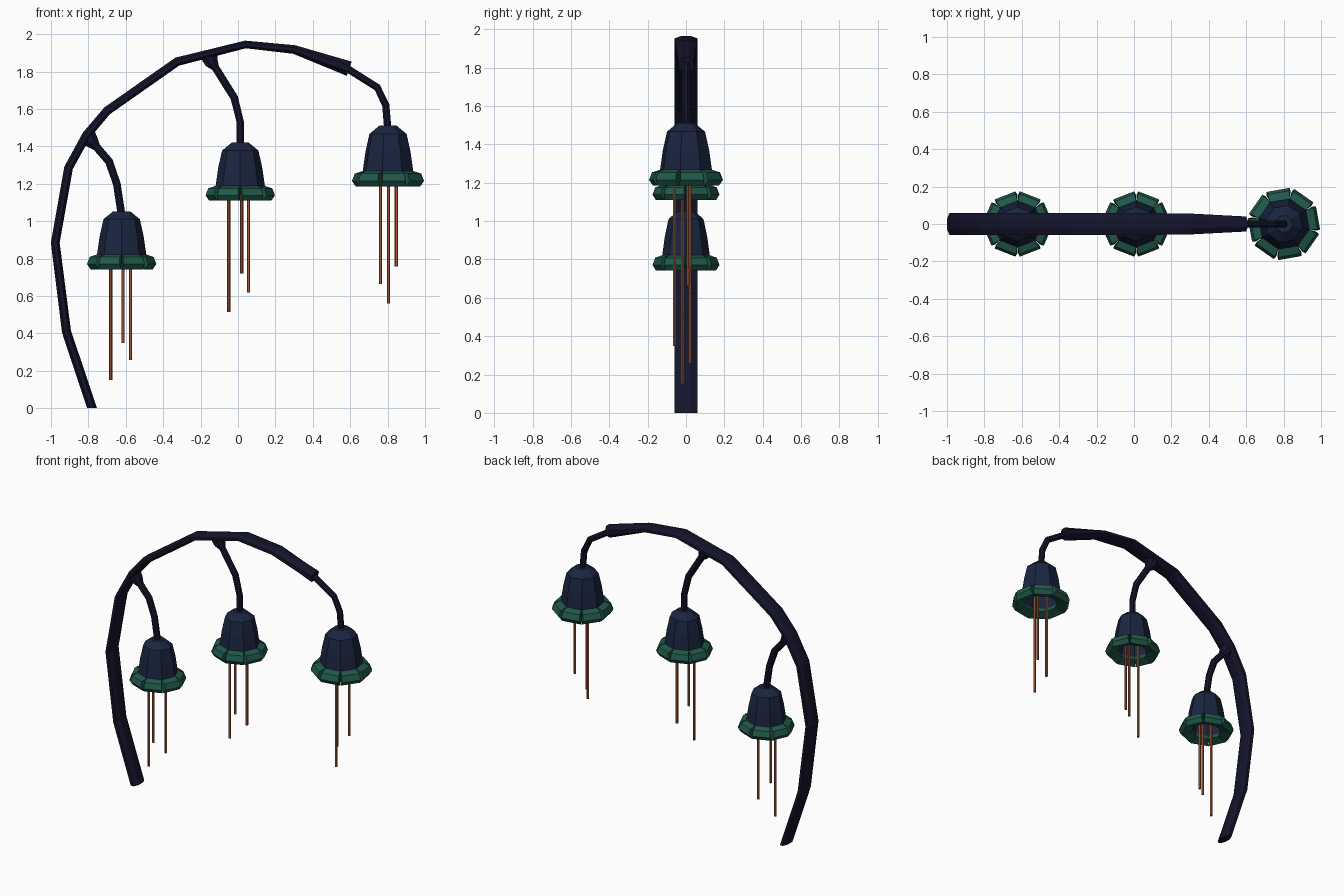
import bpy, bmesh
from math import sin, cos, pi, radians
from mathutils import Vector

if "Cube" in bpy.data.objects:
    bpy.data.objects.remove(bpy.data.objects["Cube"])


def material(name, rgb):
    m = bpy.data.materials.new(name)
    m.diffuse_color = (*rgb, 1)
    m.use_nodes = True
    m.node_tree.nodes["Principled BSDF"].inputs["Base Color"].default_value = m.diffuse_color
    return m


STEM = material("dark_stem", (0.007, 0.007, 0.025))
BELL = material("navy_bell", (0.01, 0.018, 0.05))
GREEN = material("green_petal", (0.015, 0.1, 0.07))
COPPER = material("copper_thread", (0.38, 0.1, 0.035))


def finish(name, bm, mat):
    bmesh.ops.recalc_face_normals(bm, faces=bm.faces)
    me = bpy.data.meshes.new(name)
    bm.to_mesh(me)
    bm.free()
    me.materials.append(mat)
    ob = bpy.data.objects.new(name, me)
    bpy.context.collection.objects.link(ob)
    return ob


def bridge(bm, a, b):
    for i in range(len(a)):
        j = (i + 1) % len(a)
        bm.faces.new((a[i], a[j], b[j], b[i]))


def sweep(name, path, sides):
    """Tube along (x, z, in-plane radius, y radius) points."""
    bm = bmesh.new()
    pts = [Vector((p[0], 0, p[1])) for p in path]
    rings = []
    for i, p in enumerate(pts):
        t = pts[min(i + 1, len(pts) - 1)] - pts[max(i - 1, 0)]
        n = Vector((-t.z, 0, t.x)).normalized()
        if i == 0 and p.z == 0:
            n = Vector((-1, 0, 0))
        ring = []
        for k in range(sides):
            a = 2 * pi * (k + 0.5) / sides
            ring.append(bm.verts.new(p + n * cos(a) * path[i][2] * 1.06
                                     + Vector((0, sin(a) * path[i][3] * 1.06, 0))))
        rings.append(ring)
    for a, b in zip(rings, rings[1:]):
        bridge(bm, a, b)
    bm.faces.new(rings[0])
    bm.faces.new(rings[-1])
    return finish(name, bm, STEM)


# Arched main stem, flattened front to side
sweep("main_stem", [
    (-.78, 0, .027, .06), (-.917, .41, .025, .06), (-.977, .885, .024, .06),
    (-.906, 1.285, .024, .06), (-.81, 1.46, .024, .06), (-.70, 1.59, .024, .06),
    (-.325, 1.853, .024, .06), (.04, 1.945, .021, .06), (.30, 1.918, .024, .057),
    (.595, 1.815, .041, .041)], 8)

# Drooping branches, the first two with a thick collar at the stem
sweep("branch_left", [(-.80, 1.475, .035, .04), (-.785, 1.425, .04, .04),
      (-.755, 1.395, .022, .022), (-.69, 1.32, .022, .022),
      (-.648, 1.20, .021, .021), (-.622, 1.03, .021, .021)], 8)
sweep("branch_middle", [(-.155, 1.89, .05, .04), (-.14, 1.845, .036, .036),
      (-.12, 1.82, .021, .021), (-.02, 1.66, .021, .021),
      (.012, 1.53, .02, .02), (.012, 1.39, .02, .02)], 8)
sweep("branch_right", [(.57, 1.825, .02, .02), (.745, 1.715, .02, .02),
      (.79, 1.62, .02, .02), (.802, 1.48, .02, .02)], 8)


def flower(tag, x, z, s, sy, turn, threads):
    def pos(r, a, h):
        return Vector((x + r * cos(a) * s, r * sin(a) * s * sy, z + h * s))

    # Hollow eight-sided bell, outside then inside profile
    bm = bmesh.new()
    prof = [(.045, .31), (.097, .268), (.117, .18), (.136, .05), (.13, .03),
            (.117, .05), (.10, .18), (.08, .255)]
    rings = [[bm.verts.new(pos(r, turn + (k + .5) * pi / 4, h)) for k in range(8)]
             for r, h in prof]
    for a, b in zip(rings, rings[1:]):
        bridge(bm, a, b)
    bm.faces.new(rings[0])
    bm.faces.new(rings[-1])
    finish("bell_" + tag, bm, BELL)

    # Ring of eight chunky curled petals: (radius, height, half width)
    bm = bmesh.new()
    prof = [(.095, .02, .039), (.155, 0, .062), (.176, .028, .06),
            (.162, .066, .056), (.12, .08, .049)]
    for k in range(8):
        a = turn + k * pi / 4
        out, side = Vector((cos(a), sin(a), 0)), Vector((-sin(a), cos(a), 0))
        ends = []
        for sign in (-1, 1):
            ring = []
            for r, h, w in prof:
                v = out * r + side * w * sign
                ring.append(bm.verts.new((x + v.x * s, v.y * s * sy, z + h * s)))
            ends.append(ring)
            bm.faces.new(ring)
        bridge(bm, *ends)
    finish("petals_" + tag, bm, GREEN)

    # Hanging threads
    bm = bmesh.new()
    top = z + .24 * s
    for tx, ty, low in threads:
        lo, hi = [[bm.verts.new((tx + .009 * cos(k * pi / 3), ty + .009 * sin(k * pi / 3), h))
                   for k in range(6)] for h in (low, top)]
        bridge(bm, lo, hi)
        bm.faces.new(lo)
        bm.faces.new(hi)
    finish("threads_" + tag, bm, COPPER)


flower("left", -.622, .743, 1, .94, radians(22.5),
       [(-.68, -.018, .15), (-.615, -.06, .35), (-.575, .02, .257)])
flower("middle", .012, 1.11, 1, .94, radians(22.5),
       [(-.05, -.018, .515), (.02, -.06, .72), (.056, .02, .62)])
flower("right", .802, 1.185, 1.05, 1, radians(10),
       [(.762, .01, .665), (.805, -.06, .56), (.847, .022, .757)])
